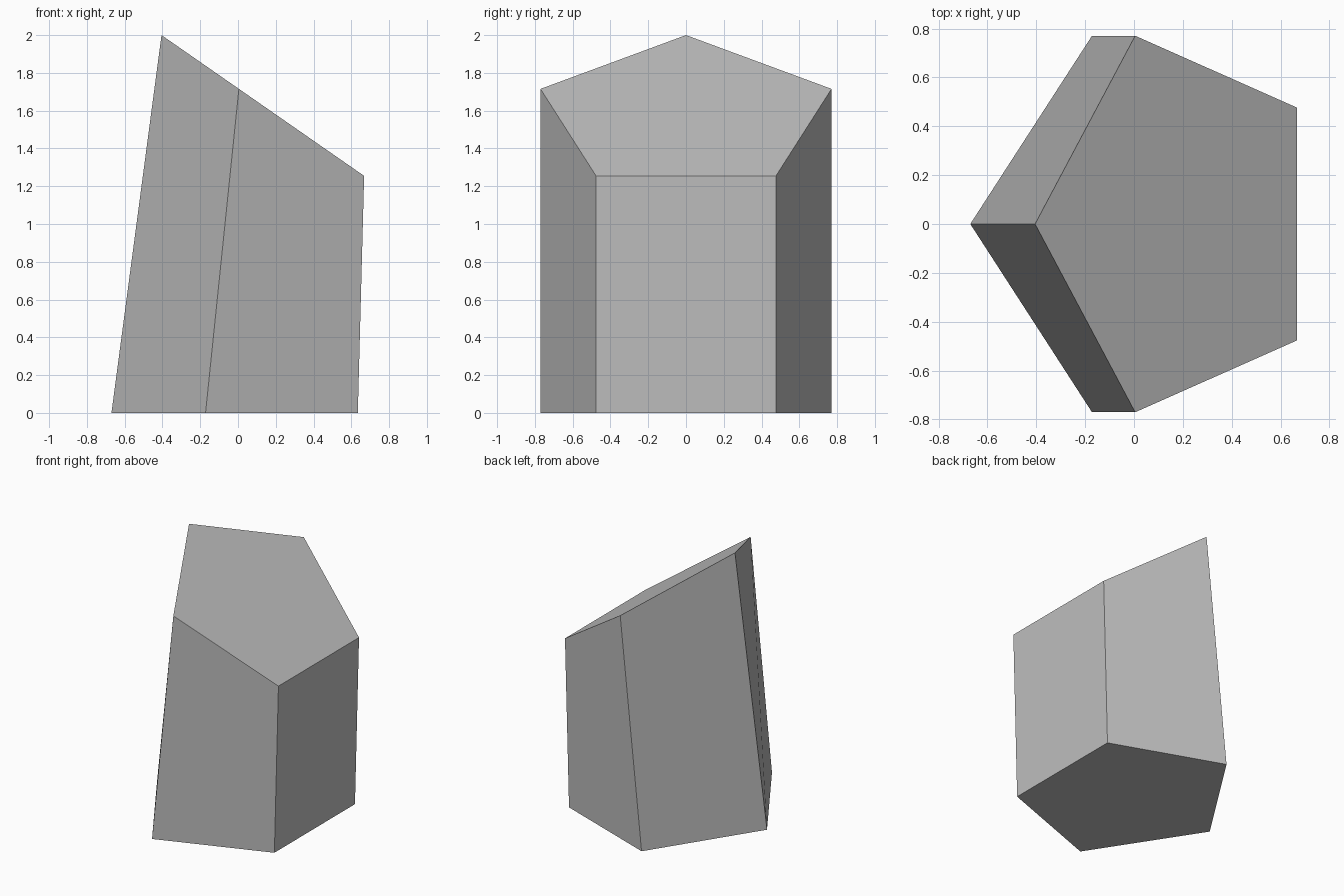
import bpy
import bmesh
import math

cube = bpy.data.objects.get("Cube")
if cube:
    bpy.data.objects.remove(cube, do_unlink=True)

SIDES = 5
WIDTH = 0.81


def pentagon(bm, centre_x, run, centre_z, drop):
    """Five-sided ring, stretched along x and tilted down towards +x."""
    ring = []
    for i in range(SIDES):
        a = math.pi + i * math.tau / SIDES
        ring.append(bm.verts.new((centre_x + run * math.cos(a),
                                  WIDTH * math.sin(a),
                                  centre_z - drop * math.cos(a))))
    return ring


# Stone grey
grey = bpy.data.materials.new("stone_grey")
grey.use_nodes = True
colour = (0.52, 0.52, 0.52, 1.0)
grey.diffuse_color = colour
grey.node_tree.nodes["Principled BSDF"].inputs["Base Color"].default_value = colour

# Leaning pentagonal column with a slanted top
bm = bmesh.new()
base = pentagon(bm, 0.051, 0.721, 0.0, 0.0)
top = pentagon(bm, 0.188, 0.593, 1.588, 0.412)
bm.faces.new(base[::-1])
bm.faces.new(top)
for i in range(SIDES):
    j = (i + 1) % SIDES
    bm.faces.new((base[i], base[j], top[j], top[i]))
bmesh.ops.recalc_face_normals(bm, faces=bm.faces)

mesh = bpy.data.meshes.new("stone_column")
bm.to_mesh(mesh)
bm.free()
mesh.materials.append(grey)
column = bpy.data.objects.new("stone_column", mesh)
bpy.context.collection.objects.link(column)
